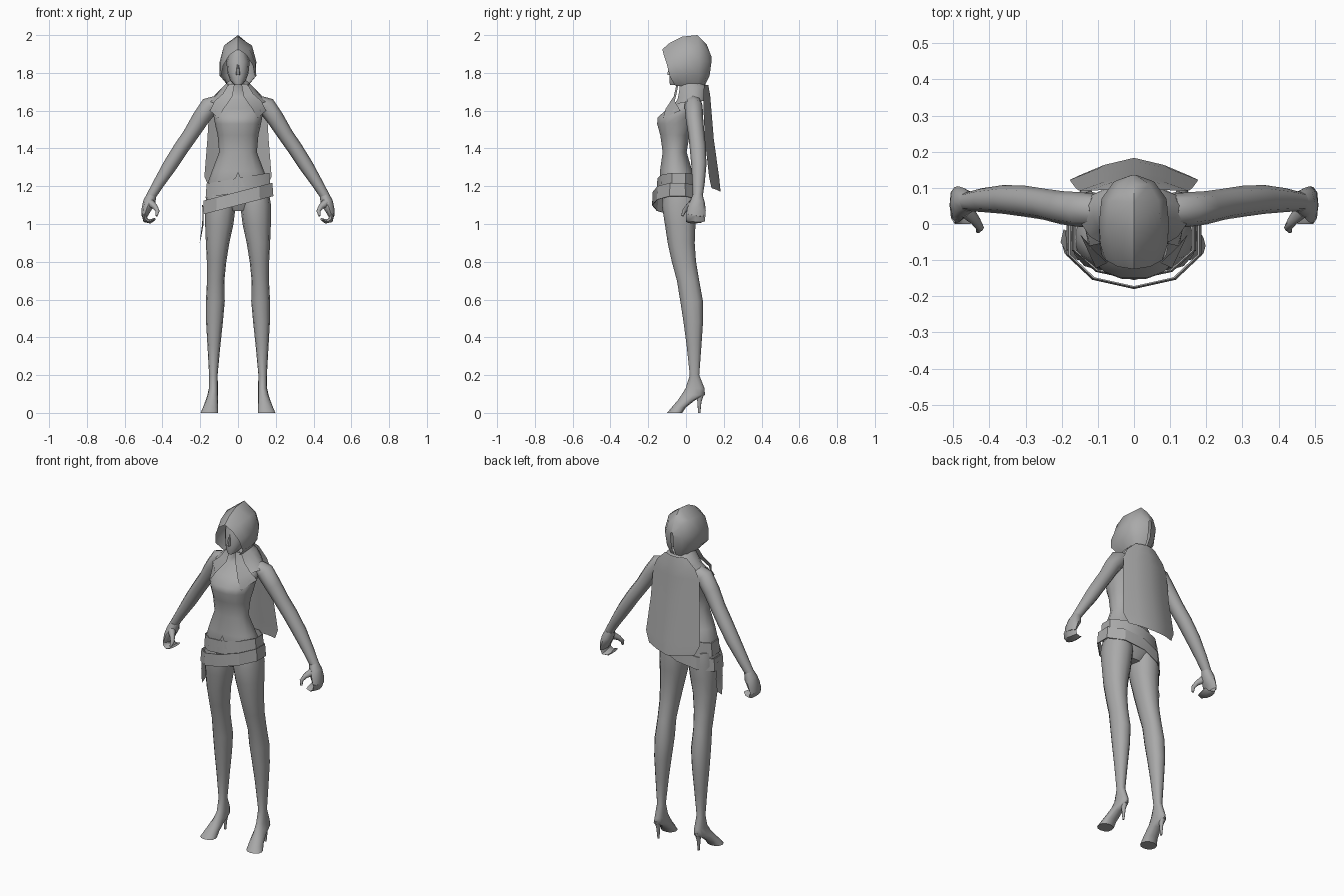
import bpy, bmesh, math
from mathutils import Vector

grey = bpy.data.materials.new("plain grey")
grey.diffuse_color = (0.4, 0.4, 0.4, 1)


def sheet(name, rows, closed=False, cap=False, angle=50):
    """Skin a list of point rows with quads; closed rows make tubes."""
    bm = bmesh.new()
    grid = [[bm.verts.new(p) for p in row] for row in rows]
    n = len(grid[0])
    for a, b in zip(grid, grid[1:]):
        for i in range(n if closed else n - 1):
            j = (i + 1) % n
            bm.faces.new((a[i], a[j], b[j], b[i]))
    if cap:
        bm.faces.new(grid[0])
        bm.faces.new(grid[-1])
    bmesh.ops.remove_doubles(bm, verts=bm.verts, dist=0.0005)
    bmesh.ops.recalc_face_normals(bm, faces=bm.faces)
    me = bpy.data.meshes.new(name)
    bm.to_mesh(me)
    bm.free()
    me.materials.append(grey)
    ob = bpy.data.objects.new(name, me)
    bpy.context.collection.objects.link(ob)
    bpy.ops.object.select_all(action='DESELECT')
    bpy.context.view_layer.objects.active = ob
    ob.select_set(True)
    bpy.ops.object.shade_smooth_by_angle(angle=math.radians(angle))
    return ob


def power(v, e):
    return math.copysign(abs(v) ** e, v)


def level_loft(name, rings, sides=12, e=0.9):
    """Rings given as z, x min, x max, y min, y max."""
    rows = []
    for z, x0, x1, y0, y1 in rings:
        rows.append([((x0 + x1) / 2 + (x1 - x0) / 2 * power(math.cos(t), e),
                      (y0 + y1) / 2 + (y1 - y0) / 2 * power(math.sin(t), e), z)
                     for t in (2 * math.pi * i / sides for i in range(sides))])
    return sheet(name, rows, True, True)


def limb(name, path, sides=8):
    """Tube along points x, y, z with a depth radius and a cross radius."""
    pts = [Vector(p[:3]) for p in path]
    rows = []
    for i, p in enumerate(pts):
        d = (pts[min(i + 1, len(pts) - 1)] - pts[max(i - 1, 0)]).normalized()
        v = d.cross(Vector((0, 1, 0))).normalized()
        u = v.cross(d)
        a, b = path[i][3:]
        rows.append([p + u * a * math.cos(t) + v * b * math.sin(t)
                     for t in (2 * math.pi * k / sides for k in range(sides))])
    return sheet(name, rows, True, True)


def both(builder, name, rings, flip):
    """Make a left and a right copy."""
    builder("left_" + name, rings)
    builder("right_" + name, [flip(r) for r in rings])


def flip_level(r):
    return (r[0], -r[2], -r[1], r[3], r[4])


def flip_path(r):
    return (-r[0],) + tuple(r[1:])


# Torso and neck
torso = [(1.07, .06, -.09, .02), (1.13, .155, -.12, .055), (1.2, .167, -.14, .06),
         (1.28, .138, -.14, .035), (1.38, .1, -.125, .005), (1.47, .108, -.138, .02),
         (1.53, .122, -.155, .045), (1.565, .128, -.152, .055), (1.61, .135, -.1, .075),
         (1.66, .12, -.035, .085), (1.69, .06, -.02, .08), (1.73, .038, -.03, .055),
         (1.8, .035, -.03, .055)]
level_loft("torso", [(z, -w, w, a, b) for z, w, a, b in torso], 14)

# Head and nose
head = [(1.735, .018, -.085, -.03), (1.76, .042, -.088, .03), (1.8, .056, -.086, .06),
        (1.86, .062, -.08, .08), (1.92, .045, -.06, .07)]
level_loft("head", [(z, -w, w, a, b) for z, w, a, b in head], 12)
level_loft("nose", [(1.788, -.012, .012, -.1, -.075), (1.8, -.01, .01, -.1, -.075),
                    (1.85, -.004, .004, -.083, -.07)], 6)

# Legs running down into pointed shoes
leg = [(1.16, .02, .165, -.12, .055), (1.1, .012, .175, -.128, .06),
       (1.0, .024, .174, -.112, .05), (.9, .046, .17, -.097, .046),
       (.8, .062, .165, -.075, .053), (.7, .072, .164, -.048, .07),
       (.59, .07, .17, -.03, .09), (.48, .08, .169, -.013, .09),
       (.36, .093, .162, .003, .082), (.2, .108, .153, .02, .07),
       (.13, .106, .154, -.002, .098), (.095, .105, .162, -.024, .1),
       (.065, .105, .172, -.045, .045), (.03, .106, .185, -.075, .0),
       (0, .106, .198, -.1, -.02)]
both(level_loft, "leg_and_shoe", leg, flip_level)
both(level_loft, "heel_spike", [(.11, .115, .15, .05, .1), (.06, .123, .143, .06, .082),
                                (0, .128, .138, .064, .076)], flip_level)

# Arms, fists and thumbs
arm = [(.11, .038, 1.64, .045, .04), (.15, .04, 1.625, .048, .05),
       (.2, .045, 1.555, .046, .046), (.25, .055, 1.475, .043, .041),
       (.302, .063, 1.4, .043, .04), (.36, .068, 1.31, .04, .038),
       (.42, .066, 1.215, .033, .03), (.462, .062, 1.145, .026, .025)]
both(limb, "arm", arm, flip_path)
palm = [(.458, .062, 1.15, .028, .026), (.47, .06, 1.115, .04, .033),
        (.486, .055, 1.075, .05, .025), (.496, .052, 1.04, .05, .015)]
both(limb, "palm", palm, flip_path)
fingers = [(.497, .052, 1.05, .05, .013), (.49, .05, 1.02, .05, .014),
           (.465, .045, 1.013, .046, .011), (.443, .04, 1.025, .04, .007)]
both(limb, "fingers", fingers, flip_path)
thumb = [(.463, .035, 1.11, .022, .022), (.438, .008, 1.09, .014, .014),
         (.426, -.01, 1.068, .011, .011), (.432, -.02, 1.043, .006, .006)]
both(limb, "thumb", thumb, flip_path)

# Hood: half arches from the face opening to the back, mirrored across x
arches = [
    [(0, -.125, 1.925), (.045, -.118, 1.895), (.078, -.1, 1.84), (.09, -.085, 1.78), (.05, -.06, 1.735)],
    [(0, -.085, 1.96), (.06, -.075, 1.925), (.092, -.06, 1.855), (.097, -.045, 1.785), (.05, -.03, 1.73)],
    [(0, -.02, 1.992), (.074, 0, 1.945), (.097, 0, 1.86), (.094, .01, 1.785), (.048, .01, 1.725)],
    [(0, .06, 2.0), (.068, .065, 1.945), (.09, .07, 1.86), (.078, .07, 1.785), (.044, .06, 1.725)],
    [(0, .11, 1.95), (.042, .11, 1.92), (.055, .118, 1.86), (.048, .11, 1.785), (.03, .09, 1.725)],
    [(0, .135, 1.885), (.006, .135, 1.88), (.008, .135, 1.86), (.006, .125, 1.785), (.004, .095, 1.725)]]
sheet("hood", [[(-x, y, z) for x, y, z in a[:0:-1]] + a for a in arches])

# Collar wrapped round the neck, open at the throat
collar = []
for z, w, y0, y1, drop in [(1.76, .045, -.045, .085, 0), (1.725, .085, -.045, .115, .01),
                           (1.69, .115, -.055, .122, .03), (1.65, .15, -.075, .115, .02)]:
    row = []
    for i in range(13):
        t = math.radians(-60 + 300 * i / 12)
        row.append((w * math.cos(t), (y0 + y1) / 2 + (y1 - y0) / 2 * math.sin(t),
                    z - drop * max(0, -math.sin(t))))
    collar.append(row)
sheet("collar", collar)

# Lapels falling from the throat to the armpits
for side, s in (("left", 1), ("right", -1)):
    sheet(side + "_lapel", [
        [(s * .018, -.05, 1.74), (s * .05, -.04, 1.74)],
        [(s * .03, -.065, 1.675), (s * .08, -.05, 1.69)],
        [(s * .075, -.108, 1.61), (s * .125, -.06, 1.65)],
        [(s * .105, -.122, 1.56), (s * .148, -.03, 1.6)]])

# Cape hanging down the back
cape = []
for z, w, edge, mid in [(1.735, .07, .095, .118), (1.68, .125, .092, .128), (1.62, .152, .092, .133),
                        (1.45, .162, .1, .147), (1.25, .178, .122, .175), (1.19, .15, .135, .183)]:
    cape.append([(w * k, edge + (mid - edge) * (1 - abs(k) ** 1.5),
                  z - (.02 * (1 - abs(k)) if z < 1.2 else 0))
                 for k in (-1, -.55, 0, .55, 1)])
sheet("cape", cape)


# Two slanted hip belts
def belt(name, z, slope, half, rx, y0, y1):
    rows = []
    for h, g in ((-half, 1.0), (half, .97), (half, .94), (-half, .97), (-half, 1.0)):
        row = []
        for i in range(10):
            t = 2 * math.pi * i / 10 - math.pi / 2
            x = rx * g * math.cos(t)
            row.append((x, (y0 + y1) / 2 + (y1 - y0) / 2 * g * math.sin(t), z + slope * x + h))
        rows.append(row)
    sheet(name, rows, True, angle=30)


belt("upper_belt", 1.205, .17, .038, .18, -.155, .08)
belt("lower_belt", 1.135, .26, .036, .197, -.18, .09)

# Pointed front plate above the belts and loose belt end at the hip
sheet("front_plate", [[(-.035, -.15, 1.2), (.035, -.15, 1.2)], [(0, -.147, 1.275), (0, -.147, 1.275)]])
sheet("belt_tail", [[(-.185, -.08, 1.1), (-.19, -.02, 1.1)], [(-.19, -.075, 1.0), (-.182, -.02, 1.0)],
                    [(-.203, -.05, .9), (-.195, -.015, .93)]])
